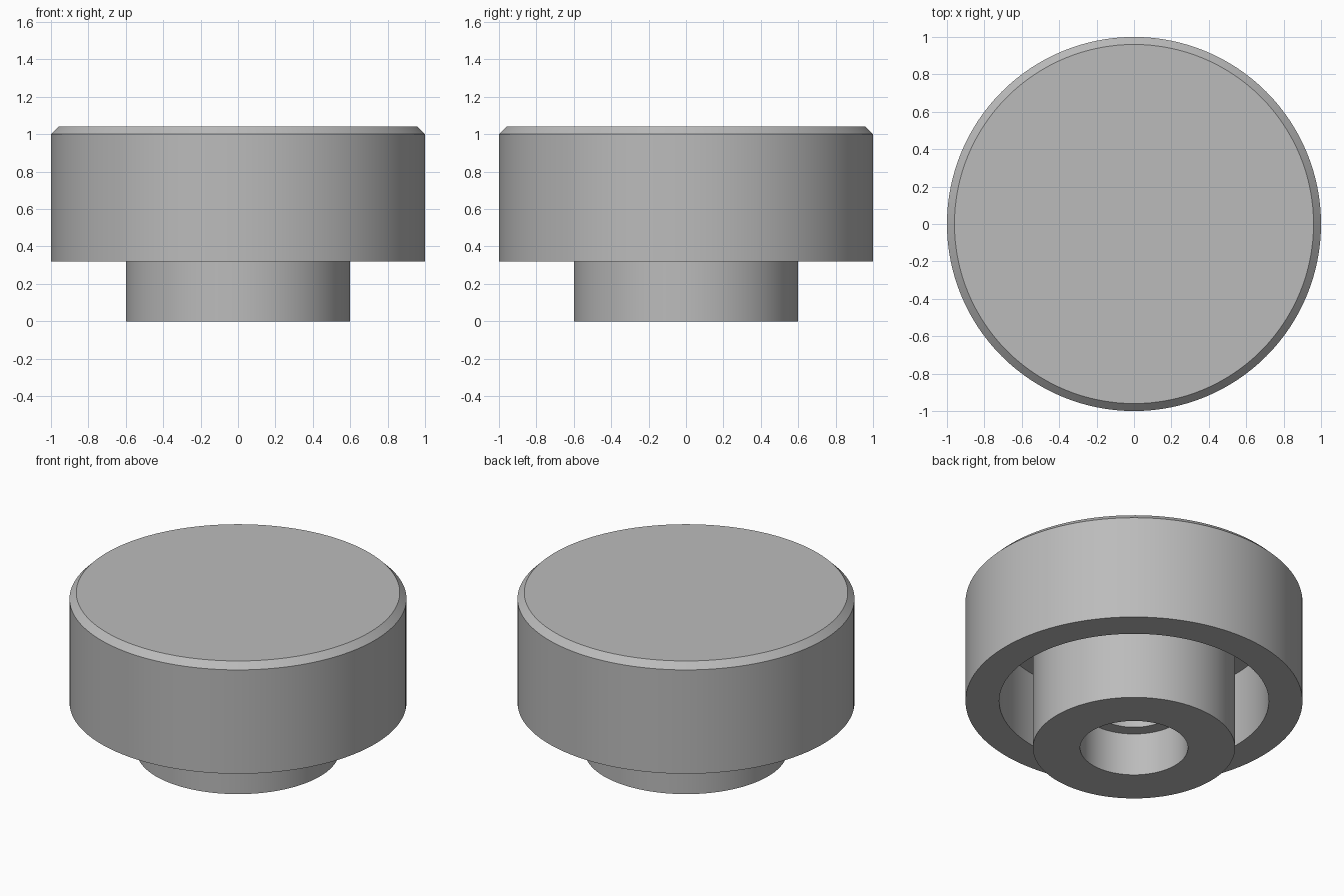
import bpy
import bmesh
import math
from mathutils import Vector

cube = bpy.data.objects.get("Cube")
if cube:
    bpy.data.objects.remove(cube, do_unlink=True)

SEGMENTS = 128

grey = bpy.data.materials.new("plain grey")
grey.use_nodes = True
colour = (0.5, 0.5, 0.5, 1)
grey.diffuse_color = colour
grey.node_tree.nodes["Principled BSDF"].inputs["Base Color"].default_value = colour


def lathe(name, profile):
    """Revolve a radius/height profile about z into a smooth solid."""
    bm = bmesh.new()
    verts = [bm.verts.new((r, 0, z)) for r, z in profile]
    edges = [bm.edges.new(pair) for pair in zip(verts, verts[1:])]
    bmesh.ops.spin(bm, geom=verts + edges, cent=Vector(), axis=Vector((0, 0, 1)),
                   angle=math.tau, steps=SEGMENTS, use_merge=True)
    bmesh.ops.remove_doubles(bm, verts=bm.verts, dist=0.0001)
    bmesh.ops.recalc_face_normals(bm, faces=bm.faces)
    mesh = bpy.data.meshes.new(name)
    bm.to_mesh(mesh)
    bm.free()
    mesh.materials.append(grey)
    obj = bpy.data.objects.new(name, mesh)
    bpy.context.collection.objects.link(obj)
    bpy.ops.object.select_all(action="DESELECT")
    obj.select_set(True)
    bpy.context.view_layer.objects.active = obj
    bpy.ops.object.shade_smooth_by_angle(angle=math.radians(30))
    return obj


# Chamfered cap, hollow underneath, with a stepped bore up the central hub
top, chamfer, rim, ceiling = 1.04, 1.0, 0.32, 0.81
cap = [(0, top), (0.96, top), (1, chamfer), (1, rim), (0.8, rim), (0.8, ceiling)]
hub = [(0.6, ceiling), (0.6, 0), (0.32, 0)]
bore = [(0.32, 0.28), (0.24, 0.28), (0.24, ceiling), (0, ceiling)]
lathe("knob", cap + hub + bore)
